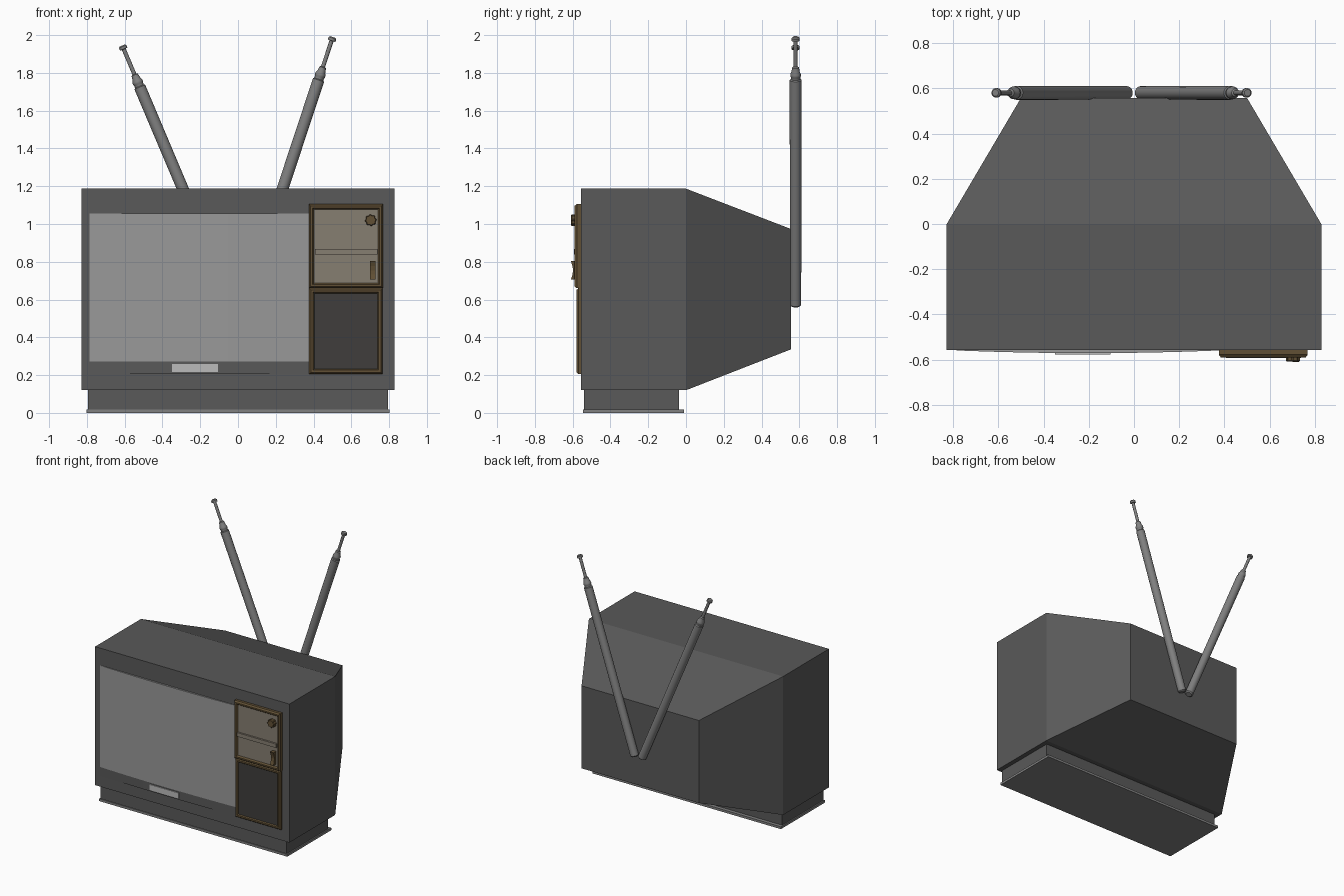
import bpy, bmesh, math
from mathutils import Vector, Matrix

if "Cube" in bpy.data.objects:
    bpy.data.objects.remove(bpy.data.objects["Cube"])


def material(name, rgb):
    m = bpy.data.materials.new(name)
    m.diffuse_color = (*rgb, 1)
    m.use_nodes = True
    m.node_tree.nodes["Principled BSDF"].inputs["Base Color"].default_value = m.diffuse_color
    return m


DARK = material("dark_casing", (0.10, 0.10, 0.10))
GLASS = material("screen_grey", (0.32, 0.32, 0.32))
METAL = material("metal", (0.22, 0.22, 0.22))
SILVER = material("silver", (0.5, 0.5, 0.5))
WOOD = material("brown_trim", (0.12, 0.08, 0.035))
BEIGE = material("beige_panel", (0.24, 0.21, 0.165))
MESH = material("speaker_cloth", (0.05, 0.048, 0.045))


def finish(bm, name, mat, smooth=False):
    bmesh.ops.recalc_face_normals(bm, faces=bm.faces[:])
    me = bpy.data.meshes.new(name)
    bm.to_mesh(me)
    bm.free()
    me.materials.append(mat)
    ob = bpy.data.objects.new(name, me)
    bpy.context.collection.objects.link(ob)
    if smooth:
        bpy.ops.object.select_all(action='DESELECT')
        ob.select_set(True)
        bpy.context.view_layer.objects.active = ob
        bpy.ops.object.shade_smooth_by_angle(angle=math.radians(35))
    return ob


def box(name, x, y, z, mat):
    bm = bmesh.new()
    size = [b - a for a, b in (x, y, z)]
    mid = [(a + b) / 2 for a, b in (x, y, z)]
    bmesh.ops.create_cube(bm, size=1, matrix=Matrix.Translation(mid) @ Matrix.Diagonal((*size, 1)))
    return finish(bm, name, mat)


def prism(name, pts, offset, mat, smooth=False):
    # extrude a closed outline along an offset
    bm = bmesh.new()
    f = bm.faces.new([bm.verts.new(p) for p in pts])
    r = bmesh.ops.extrude_face_region(bm, geom=[f])
    bmesh.ops.translate(bm, vec=offset, verts=[v for v in r['geom'] if isinstance(v, bmesh.types.BMVert)])
    if f.is_valid and len(f.link_loops if hasattr(f, 'link_loops') else f.loops) and not any(
            len(e.link_faces) == 1 for e in f.edges) and any(len(e.link_faces) > 2 for e in f.edges):
        bm.faces.remove(f)
    return finish(bm, name, mat, smooth)


def loft(name, rings, mat, closed=False, smooth=False):
    # skin a series of equal-length rings, capped or joined end to end
    bm = bmesh.new()
    vs = [[bm.verts.new(p) for p in r] for r in rings]
    n = len(vs[0])
    for a, b in zip(vs, vs[1:] + ([vs[0]] if closed else [])):
        for i in range(n):
            bm.faces.new((a[i], a[(i + 1) % n], b[(i + 1) % n], b[i]))
    if not closed:
        bm.faces.new(vs[0])
        bm.faces.new(vs[-1])
    return finish(bm, name, mat, smooth)


def rect(x0, x1, z0, z1, y, inset=0.0):
    return [(x0 + inset, y, z0 + inset), (x1 - inset, y, z0 + inset),
            (x1 - inset, y, z1 - inset), (x0 + inset, y, z1 - inset)]


def bowed(name, x0, x1, z0, z1, depth, mat):
    # panel bulging forward in a shallow arc
    xs = [x0 + (x1 - x0) * i / 20 for i in range(21)]
    pts = [(x, -0.559 - depth * (1 - (2 * i / 20 - 1) ** 2), z0) for i, x in enumerate(xs)]
    pts += [(x1, -0.54, z0), (x0, -0.54, z0)]
    top = [(x, y, z1) for x, y, z in pts]
    return loft(name, [pts, top], mat, smooth=True)


def frame(name, x0, x1, z0, z1, front, width, mat):
    # bevelled picture-frame moulding
    steps = [(-0.55, 0), (front + 0.012, 0), (front, 0.009), (front, width * 0.7),
             (front + 0.012, width), (-0.55, width)]
    return loft(name, [rect(x0, x1, z0, z1, y, i) for y, i in steps], mat, closed=True)


# casing with tapered back
loft("casing", [rect(-0.828, 0.828, 0.12, 1.187, -0.557),
                rect(-0.828, 0.828, 0.12, 1.187, 0.0),
                rect(-0.5, 0.5, 0.337, 0.973, 0.557)], DARK)

# pedestal
box("pedestal", (-0.793, 0.793), (-0.54, -0.037), (0.015, 0.125), DARK)
box("foot_plate", (-0.802, 0.802), (-0.546, -0.01), (0, 0.018), METAL)

# screen, lower lip and badge plate
bowed("screen", -0.785, 0.378, 0.272, 1.055, 0.012, GLASS)
bowed("lower_lip", -0.785, 0.378, 0.205, 0.272, 0.010, DARK)
box("front_plate", (-0.35, -0.105), (-0.576, -0.555), (0.217, 0.26), SILVER)

# control panel and speaker
frame("control_frame", 0.375, 0.768, 0.66, 1.105, -0.59, 0.028, WOOD)
box("control_panel", (0.395, 0.75), (-0.578, -0.55), (0.68, 1.085), BEIGE)
frame("speaker_frame", 0.377, 0.766, 0.205, 0.66, -0.58, 0.03, WOOD)
box("speaker_cloth", (0.395, 0.75), (-0.572, -0.55), (0.22, 0.65), MESH)
box("slider_bar", (0.407, 0.738), (-0.592, -0.57), (0.838, 0.868), BEIGE)

# fluted knob
rings = []
for y, s in ((-0.57, 1), (-0.604, 1), (-0.609, 0.85)):
    ring = []
    for i in range(32):
        a = math.tau * i / 32
        r = s * (0.031 if i % 4 < 2 else 0.027)
        ring.append((0.703 + r * math.cos(a), y, 1.02 + r * math.sin(a)))
    rings.append(ring)
loft("knob", rings, WOOD)

# rocker switch with a hollowed front
side = [(-0.57, 0.705), (-0.61, 0.705), (-0.601, 0.732), (-0.598, 0.755),
        (-0.601, 0.778), (-0.61, 0.805), (-0.57, 0.805)]
loft("rocker_switch", [[(x, y, z) for y, z in side] for x in (0.7, 0.729)], WOOD)


# telescopic aerials: (radius, distance along the rod)
profile = [(0.022, 0), (0.03, 0.008), (0.031, 1.255), (0.025, 1.26), (0.025, 1.272),
           (0.028, 1.277), (0.028, 1.288), (0.022, 1.30), (0.018, 1.325), (0.011, 1.33),
           (0.011, 1.472), (0.021, 1.474), (0.021, 1.488), (0.015, 1.494)]
for label, base, tip in (("left", (-0.03, 0.58, 0.567), (-0.613, 0.58, 1.945)),
                         ("right", (0.03, 0.58, 0.565), (0.502, 0.58, 1.99))):
    base, tip = Vector(base), Vector(tip)
    turn = (tip - base).to_track_quat('Z', 'Y')
    scale = (tip - base).length / profile[-1][1]
    loft(label + "_aerial",
         [[base + turn @ Vector((r * math.cos(math.tau * i / 20), r * math.sin(math.tau * i / 20), d * scale))
           for i in range(20)] for r, d in profile], METAL, smooth=True)
